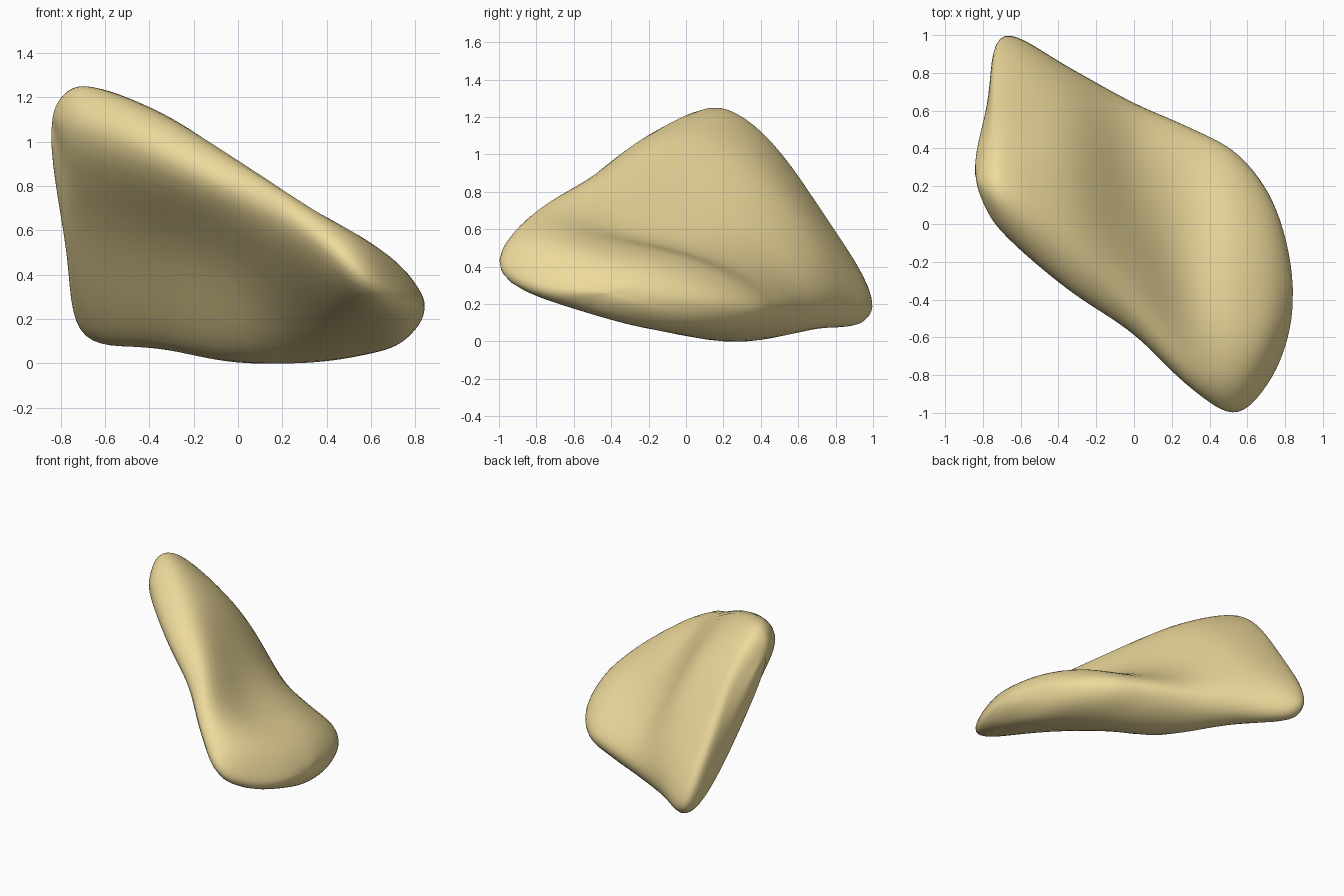
import bpy
import bmesh
from mathutils import Vector

cube = bpy.data.objects.get("Cube")
if cube:
    bpy.data.objects.remove(cube, do_unlink=True)

SPAN_STEPS = 8    # samples along each rail span
RING_STEPS = 6    # samples between neighbouring rails

# Peak and left end, where all the rails meet
peak = Vector((-.842, .25, 1.1))
left_end = Vector((.845, -.4, .26))

# Shared x stations of the rails between the two ends
stations = (-.775, -.69, -.35, 0, .3, .55, .75)

# Each rail gives y and z at every station, in order around the body
crest = ((.17, 1.23), (.13, 1.265), (-.13, 1.14), (-.41, .93), (-.74, .73), (-.85, .57), (-.6, .41))
upper_slope = ((.36, 1.14), (.41, 1.12), (.26, 1.03), (0, .73), (-.3, .57), (-.4, .53), (-.38, .42))
lower_slope = ((.54, .88), (.74, .68), (.61, .7), (.37, .5), (.2, .42), (.05, .43), (-.1, .36))
back_edge = ((.64, .62), (1.02, .2), (.84, .25), (.65, .21), (.52, .2), (.38, .2), (.1, .22))
back_underside = ((.6, .52), (.95, .11), (.77, .09), (.56, .06), (.42, .06), (.3, .08), (.01, .13))
belly = ((.48, .58), (.8, .16), (.55, .08), (.22, .005), (.15, -.005), (0, .03), (-.24, .1)) 
front_face = ((.25, .85), (.34, .65), (.1, .55), (-.18, .42), (-.35, .23), (-.52, .17), (-.52, .16))
front_edge = ((.05, 1.07), (-.08, 1.05), (-.38, .92), (-.61, .75), (-.89, .58), (-1.025, .38), (-.8, .28))
rails = [crest, upper_slope, lower_slope, back_edge,
         back_underside, belly, front_face, front_edge]
rails = [[Vector((x, y, z)) for x, (y, z) in zip(stations, rail)] for rail in rails]


def spline_point(a, b, c, d, u):
    """Centripetal spline between b and c, which avoids overshoot."""
    knots = [0]
    for start, end in ((a, b), (b, c), (c, d)):
        knots.append(knots[-1] + max((end - start).length, .0001) ** .5)
    t = knots[1] + u * (knots[2] - knots[1])
    points = [a, b, c, d]
    for level in (1, 2):
        points = [
            points[i].lerp(points[i + 1], (t - knots[i]) / (knots[i + level] - knots[i]))
            for i in range(len(points) - 1)
        ]
    return points[0].lerp(points[1], (t - knots[1]) / (knots[2] - knots[1]))


def sample_rail(index):
    """Sample one rail; the opposite rail keeps the ends rounded."""
    rail = rails[index]
    opposite = rails[(index + len(rails) // 2) % len(rails)]
    path = [opposite[0], peak, *rail, left_end, opposite[-1]]
    return [
        spline_point(*path[i:i + 4], step / SPAN_STEPS)
        for i in range(len(path) - 3) for step in range(SPAN_STEPS)
    ]


def sample_ring(points):
    """Close a smooth ring through one point of every rail."""
    count = len(points)
    return [
        spline_point(*(points[(i + k) % count] for k in range(-1, 3)), step / RING_STEPS)
        for i in range(count) for step in range(RING_STEPS)
    ]


# Loft the rings, then close both ends with fans
bm = bmesh.new()
sampled = [sample_rail(i) for i in range(len(rails))]
rings = [
    [bm.verts.new(p) for p in sample_ring(row)]
    for row in list(zip(*sampled))[1:]
]
for near, far in zip(rings, rings[1:]):
    for i in range(len(near)):
        bm.faces.new((near[i - 1], near[i], far[i], far[i - 1]))
for tip, ring in ((peak, rings[0]), (left_end, rings[-1])):
    centre = bm.verts.new(tip)
    for i in range(len(ring)):
        bm.faces.new((centre, ring[i - 1], ring[i]))
bmesh.ops.recalc_face_normals(bm, faces=bm.faces)

# Soften the loft
for _ in range(8):
    bmesh.ops.smooth_vert(bm, verts=bm.verts, factor=.5,
                          use_axis_x=True, use_axis_y=True, use_axis_z=True)

mesh = bpy.data.meshes.new("curved_body")
bm.to_mesh(mesh)
bm.free()
body = bpy.data.objects.new("curved_body", mesh)
bpy.context.collection.objects.link(body)

# Sand-coloured surface
sand = bpy.data.materials.new("sand")
sand.use_nodes = True
colour = (.85, .7, .33, 1)
sand.diffuse_color = colour
sand.node_tree.nodes["Principled BSDF"].inputs["Base Color"].default_value = colour
mesh.materials.append(sand)

for polygon in mesh.polygons:
    polygon.use_smooth = True
